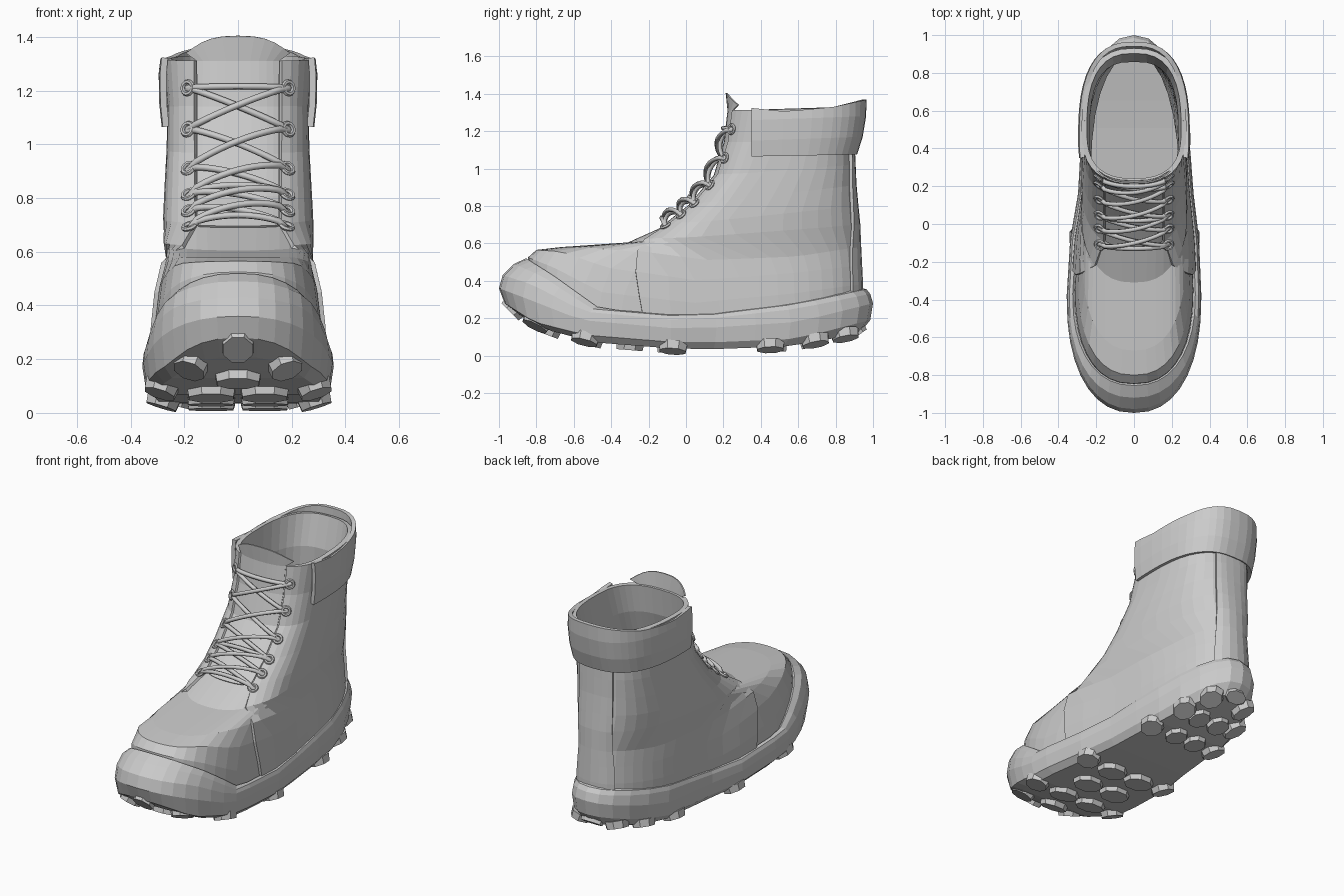
import bpy, bmesh, math
from mathutils import Vector, Matrix

if "Cube" in bpy.data.objects:
    bpy.data.objects.remove(bpy.data.objects["Cube"])

KNOTS = (0, .08, .22, .5, .8, 1)
N = 36


def interp(zs, u):
    if len(zs) == 2:
        return zs[0] + (zs[1] - zs[0]) * u
    for k in range(5):
        if u <= KNOTS[k + 1] or k == 4:
            f = (u - KNOTS[k]) / (KNOTS[k + 1] - KNOTS[k])
            return zs[k] + (zs[k + 1] - zs[k]) * f


# A ring is (y_front, y_widest, y_back, half_width, roundness, heights front to back)
def point(ring, a):
    yf, ym, yb, w, p, zs = ring
    s, c = math.sin(a), math.cos(a)
    x = math.copysign(abs(s) ** (2 / p), s) * w
    y = ym - (ym - yf if c > 0 else yb - ym) * math.copysign(abs(c) ** (2 / p), c)
    z = interp(zs, (y - yf) / (yb - yf))
    # waist of the sole, slightly fuller on one side
    low = min(1, max(0, (.75 - z) / .4)) * math.exp(-((y - .22) / .28) ** 2)
    return Vector((x * (1 - .1 * low) + .01 * low, y, z))


def angle_at_x(ring, x):
    return math.asin(min(1, x / ring[3]) ** (ring[4] / 2))


def angle_at_y(ring, y):
    yf, ym, yb, w, p, zs = ring
    d = (ym - y) / (ym - yf) if y < ym else (ym - y) / (yb - ym)
    return math.acos(math.copysign(abs(d) ** (p / 2), d))


def make(name, verts, faces):
    me = bpy.data.meshes.new(name)
    me.from_pydata(verts, [], faces)
    ob = bpy.data.objects.new(name, me)
    bpy.context.collection.objects.link(ob)
    return ob


def grid(name, rows, closed=False, caps=False, thick=0, offset=1):
    n, verts = len(rows[0]), [v for r in rows for v in r]
    faces = []
    for r in range(len(rows) - 1):
        for i in range(n if closed else n - 1):
            j = (i + 1) % n
            faces.append((r * n + i, r * n + j, (r + 1) * n + j, (r + 1) * n + i))
    if caps:
        for base, flip in ((0, True), ((len(rows) - 1) * n, False)):
            for i in range(n // 2):
                q = list(dict.fromkeys([i, i + 1, n - i - 1, (n - i) % n]))
                q = [base + k for k in q]
                faces.append(q[::-1] if flip else q)
    ob = make(name, verts, faces)
    if thick:
        m = ob.modifiers.new("thickness", 'SOLIDIFY')
        m.thickness, m.offset = thick, offset
    return ob


def loop(ring):
    return [point(ring, 2 * math.pi * i / N) for i in range(N)]


def arc(ring, a0, a1, n):
    return [point(ring, a0 + (a1 - a0) * i / n) for i in range(n + 1)]


# Sole with wrapped rubber toe bumper
sole_rings = [
    (-.88, -.36, .93, .31, 2.3, (.21, .135, .07, .03, .05, .12)),
    (-.97, -.38, .985, .345, 2.3, (.28, .18, .11, .065, .09, .19)),
    (-1.0, -.38, 1.0, .357, 2.3, (.36, .30, .19, .14, .18, .28)),
    (-.98, -.38, .985, .352, 2.3, (.43, .38, .235, .185, .25, .33)),
    (-.92, -.38, .965, .343, 2.3, (.49, .425, .25, .205, .275, .355)),
    (-.855, -.37, .94, .325, 2.3, (.52, .43, .25, .212, .285, .36)),
    (-.84, -.37, .92, .31, 2.3, (.50, .41, .23, .20, .27, .34)),
]
grid("sole", [loop(r) for r in sole_rings], closed=True, caps=True)

# Upper: vamp rising into the hollow shaft
upper = [
    (-.85, -.35, .915, .315, 2.4, (.46, .38, .22, .19, .26, .32)),
    (-.845, -.33, .915, .312, 2.4, (.525, .47, .34, .28, .33, .38)),
    (-.8, -.28, .91, .297, 2.4, (.565, .555, .47, .40, .44, .48)),
    (-.67, -.15, .905, .275, 2.4, (.58, .58, .56, .51, .53, .58)),
    (-.31, .1, .90, .27, 2.5, (.605, .70)),
    (-.12, .23, .89, .265, 2.6, (.69, .80)),
    (.02, .31, .88, .258, 2.7, (.80, .91)),
    (.155, .40, .875, .25, 2.8, (.96, 1.02)),
    (.21, .46, .87, .247, 2.8, (1.14, 1.14)),
    (.23, .5, .915, .262, 2.6, (1.31, 1.33)),
]
grid("vamp_and_shaft", [loop(r) for r in upper], closed=True, thick=.012, offset=-1)


def panel_start(k):
    if k < 4:
        return angle_at_y(upper[k], (-.23, -.25, -.27, -.26)[k])
    return angle_at_x(upper[k], .2 if k == 4 else .155)


# Quarters: raised side panels meeting round the back
rows = []
for k, r in enumerate(upper):
    a = panel_start(k)
    rows.append(arc(r, a, 2 * math.pi - a, 30))
grid("quarters", rows, thick=.016)

# Heel strip
grid("heel_strip", [arc(r, math.pi - .3, math.pi + .3, 6) for r in upper[:9]], thick=.032)

# Tongue with raised tip
tip = (.22, .5, .9, .25, 2.6, (1.405, 1.345, 1.3, 1.3, 1.3, 1.3))
rows = []
for r in upper[5:] + [tip]:
    a = angle_at_x(r, .19 if r is tip else .15)
    rows.append(arc(r, -a, a, 10))
grid("tongue", rows, thick=.008)

# Collar folded round the top
collar = [
    (.1, .46, .915, .285, 2.6, (1.06, 1.075)),
    (.1, .46, .945, .294, 2.6, (1.14, 1.17)),
    (.1, .46, .963, .296, 2.6, (1.25, 1.28)),
    (.1, .46, .965, .29, 2.6, (1.34, 1.335, 1.33, 1.305, 1.33, 1.368)),
]
rows = []
for r in collar:
    a = angle_at_y(r, .35)
    rows.append(arc(r, a, 2 * math.pi - a, 26))
grid("collar", rows, thick=.024, offset=-1)


# Eyelet positions on the quarter surface
def surface(t, x):
    k = int(t)
    p, q = (point(upper[i], angle_at_x(upper[i], abs(x))) for i in (k, k + 1))
    v = p.lerp(q, t - k)
    v.x *= 1 if x > 0 else -1
    return v


def eyelet_frame(t, x):
    e = .01
    n = (surface(t, x + e) - surface(t, x - e)).cross(surface(t + e, x) - surface(t - e, x))
    n.normalize()
    return surface(t, x) + n * .02, n


eyelets = {}
for i, t in enumerate((4.8, 5.4, 5.95, 6.6, 7.5, 8.4)):
    for side in (-1, 1):
        pos, nor = eyelet_frame(t, side * .176)
        eyelets[i, side] = (pos, nor)
        bpy.ops.mesh.primitive_torus_add(
            major_radius=.023, minor_radius=.009, major_segments=12, minor_segments=6,
            location=pos, rotation=nor.to_track_quat('Z', 'Y').to_euler())
        bpy.context.object.name = "eyelet"

# Laces: level bars plus crossing strands, bowed out over the tongue
lace = bpy.data.curves.new("laces", 'CURVE')
lace.dimensions = '3D'
lace.bevel_depth, lace.bevel_resolution = .0125, 1


def strand(a, b, lift):
    (pa, na), (pb, nb) = eyelets[a], eyelets[b]
    n = na + nb
    n.x = 0
    n.normalize()
    sp = lace.splines.new('POLY')
    sp.points.add(12)
    for i, pt in enumerate(sp.points):
        f = i / 12
        v = pa.lerp(pb, f) + n * (lift * math.sin(math.pi * f) ** .6 - .015 * (i in (0, 12)))
        pt.co = (*v, 1)


for i in (0, 2, 5):
    strand((i, -1), (i, 1), .045)
for i in range(5):
    strand((i, -1), (i + 1, 1), .06)
    strand((i, 1), (i + 1, -1), .04)
bpy.context.collection.objects.link(bpy.data.objects.new("laces", lace))


# Tread lugs following the underside
def under(y):
    return interp(sole_rings[0][5], min(1, max(0, (y + .88) / 1.81)))


def lug(x, y, sx, sy, z=None, tilt=None, roll=0):
    if tilt is None:
        tilt = math.atan2(under(y + .05) - under(y - .05), .1)
    z = under(y) - .004 if z is None else z
    bm = bmesh.new()
    bmesh.ops.create_cone(bm, cap_ends=True, segments=8, radius1=1, radius2=1.1, depth=1,
                          matrix=Matrix.Rotation(math.pi / 8, 4, 'Z'))
    bm.transform(Matrix.Translation((x, y, z)) @ Matrix.Rotation(tilt, 4, 'X')
                 @ Matrix.Rotation(roll, 4, 'Y') @ Matrix.Diagonal((sx, sy, .045, 1)))
    me = bpy.data.meshes.new("tread_lug")
    bm.to_mesh(me)
    bm.free()
    bpy.context.collection.objects.link(bpy.data.objects.new("tread_lug", me))


for s in (-1, 1):
    for y in (-.8, -.54, -.07, .45, .69, .85):
        w = point(sole_rings[0], s * angle_at_y(sole_rings[0], y)).x
        lug(w - s * .012, y, .062, .075, z=under(y) + .006, roll=-s * .3)
    for y in (-.52, -.3, -.08):
        lug(s * .1, y, .09, .075)
    for y in (.47, .68):
        lug(s * .07, y, .062, .07)
lug(0, -.73, .085, .06)
lug(0, -.925, .06, .07, z=.25, tilt=-.8)
lug(0, .92, .07, .045, z=.135, tilt=.6)
